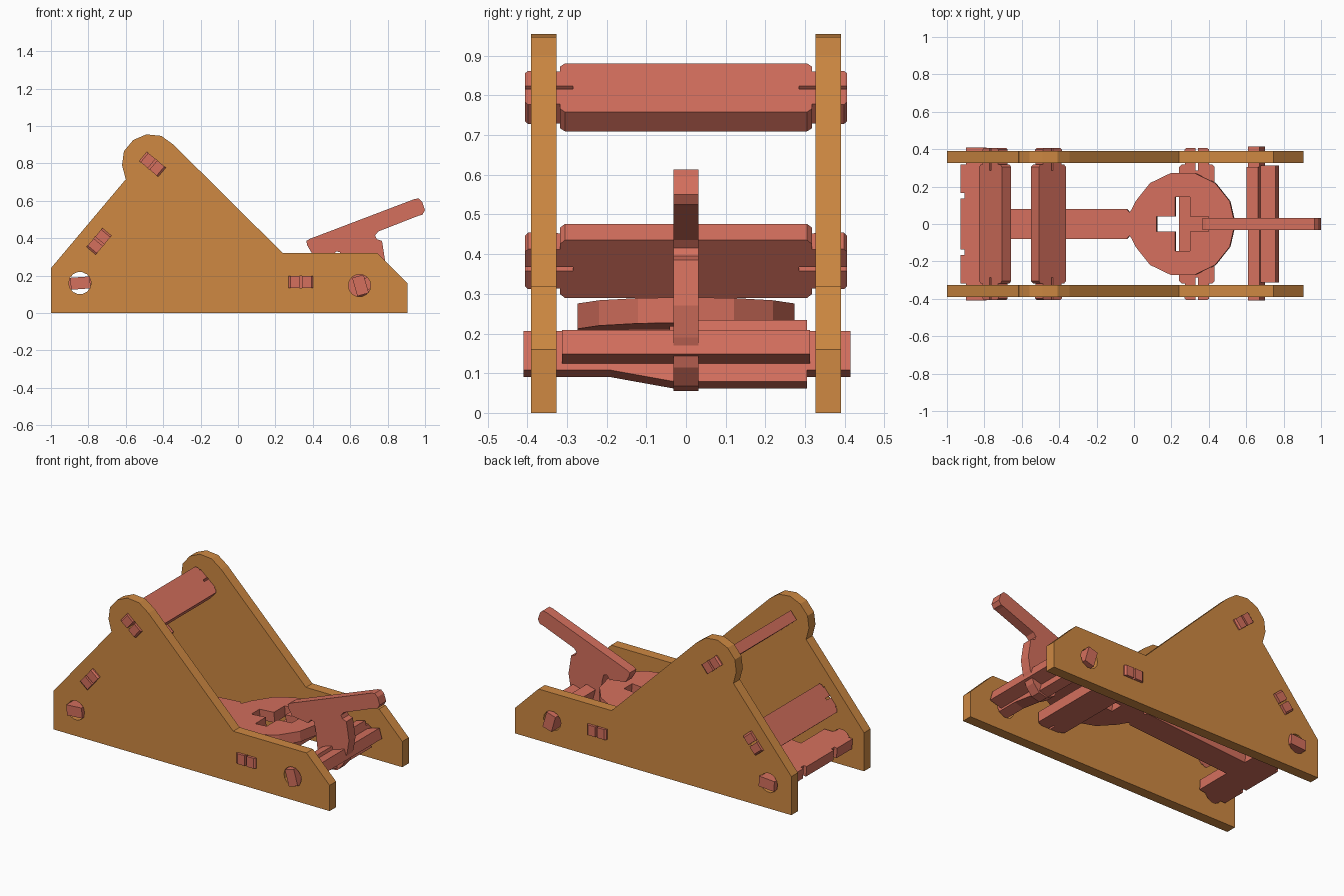
import bpy, bmesh
from math import sin, cos, pi, radians
from mathutils import Matrix, Vector

if "Cube" in bpy.data.objects:
    bpy.data.objects.remove(bpy.data.objects["Cube"])


def material(name, rgb):
    m = bpy.data.materials.new(name)
    m.diffuse_color = (*rgb, 1)
    m.use_nodes = True
    m.node_tree.nodes["Principled BSDF"].inputs["Base Color"].default_value = m.diffuse_color
    return m


WOOD = material("wood_orange", (0.62, 0.25, 0.055))
RED = material("coral_red", (0.66, 0.16, 0.11))
T = 0.064  # sheet thickness


def frame(origin, ux, uy):
    ux, uy = Vector(ux).normalized(), Vector(uy).normalized()
    m = Matrix((ux, uy, ux.cross(uy))).transposed().to_4x4()
    m.translation = origin
    return m


def plate(name, loops, matrix, mat, thick=T):
    """Flat sheet: first loop is the outline, the rest are holes."""
    cu = bpy.data.curves.new(name, 'CURVE')
    cu.dimensions, cu.fill_mode, cu.extrude = '2D', 'BOTH', thick / 2
    for pts in loops:
        s = cu.splines.new('POLY')
        s.points.add(len(pts) - 1)
        for p, (x, y) in zip(s.points, pts):
            p.co = (x, y, 0, 1)
        s.use_cyclic_u = True
    tmp = bpy.data.objects.new(name + "_outline", cu)
    bpy.context.scene.collection.objects.link(tmp)
    deps = bpy.context.evaluated_depsgraph_get()
    me = bpy.data.meshes.new_from_object(tmp.evaluated_get(deps))
    bpy.data.objects.remove(tmp)
    bm = bmesh.new()
    bm.from_mesh(me)
    bmesh.ops.remove_doubles(bm, verts=bm.verts, dist=1e-5)
    bm.transform(matrix)
    bmesh.ops.recalc_face_normals(bm, faces=bm.faces)
    for f in bm.faces:
        f.smooth = False
        f.material_index = 0
    bm.to_mesh(me)
    bm.free()
    me.materials.clear()
    me.materials.append(mat)
    ob = bpy.data.objects.new(name, me)
    bpy.context.scene.collection.objects.link(ob)
    return ob


def ring(cx, cy, r, n, start=0.0):
    return [(cx + r * cos(start + 2 * pi * i / n), cy + r * sin(start + 2 * pi * i / n)) for i in range(n)]


def slot(cx, cz, ang, w=0.132, t=T):
    c, s = cos(ang), sin(ang)
    return [(cx + u * c - v * s, cz + u * s + v * c)
            for u, v in ((-w/2, -t/2), (w/2, -t/2), (w/2, t/2), (-w/2, t/2))]


def mirror_x(pts):
    return pts + [(-x, y) for x, y in reversed(pts)]


# Cross boards: x, z, tilt
BOARDS = {"upper_crossbar": (-0.457, 0.795, radians(-40)),
          "rear_crossbar": (-0.743, 0.383, radians(50)),
          "arm_rest_crossbar": (0.336, 0.165, 0.0)}

# Side panels
panel = [(-1, 0), (0.905, 0), (0.905, 0.16), (0.745, 0.32), (0.24, 0.32), (-0.345, 0.9),
         (-0.41, 0.947), (-0.49, 0.955), (-0.56, 0.925), (-0.61, 0.865), (-0.62, 0.79),
         (-0.6, 0.715), (-1, 0.24)]
holes = [ring(-0.845, 0.16, 0.06, 14), ring(0.65, 0.147, 0.06, 14)]
holes += [slot(*b) for b in BOARDS.values()]
for side, y in (("front", -0.358), ("back", 0.358)):
    plate(side + "_side_panel", [panel] + holes, frame((0, y, 0), (1, 0, 0), (0, 0, 1)), WOOD)

# Crossbars with split tabs
half = [(0.305, -0.095), (0.318, -0.082), (0.318, -0.064), (0.398, -0.066), (0.406, -0.056),
        (0.406, -0.006), (0.285, -0.006)]
right = half + [(x, -y) for x, y in reversed(half)]
board = right + [(-x, -y) for x, y in right]
for name, (x, z, a) in BOARDS.items():
    plate(name, [board], frame((x, 0, z), (0, 1, 0), (cos(a), 0, sin(a))), RED)

# Throwing arm: pivot end, beam and bucket ring with a cross-shaped hole
PX = -0.845
disc = [(x - PX, y) for x, y in ring(0.265, 0, 0.28, 14)]
top = disc[0:7]
upper = top + [(0.835, 0.075), (0.825, 0.062), (0.81, 0.08), (0.11, 0.08), (0.11, 0.31),
               (0.055, 0.318), (0.055, 0.41), (-0.05, 0.41), (-0.05, 0.318), (-0.08, 0.318),
               (-0.08, 0.165), (-0.06, 0.165), (-0.06, 0.135), (-0.08, 0.135)]
arm = upper + [(x, -y) for x, y in reversed(upper[1:])]
cx, a, b, h, w = 0.265 - PX, 0.04, 0.145, 0.04, 0.14
cross = [(cx + u, v) for u, v in ((-w, -h), (-a, -h), (-a, -b), (a, -b), (a, -h), (w, -h),
                                  (w, h), (a, h), (a, b), (-a, b), (-a, h), (-w, h))]
t = radians(4.1)
plate("throwing_arm", [arm, cross], frame((PX, 0, 0.16), (cos(t), 0, sin(t)), (0, 1, 0)), RED)

# Trigger axle: upright board with tabs, plus the flat board beside it
t = radians(16)
ux, uz = Vector((cos(t), 0, sin(t))), Vector((-sin(t), 0, cos(t)))
axle_at = Vector((0.655, 0, 0.147))
axle = [(-0.41, -0.05), (-0.19, -0.05), (-0.03, -0.08), (0.305, -0.08), (0.305, -0.05),
        (0.415, -0.05), (0.415, 0.052), (0.305, 0.052), (0.305, 0.082), (0.03, 0.082),
        (-0.03, 0.052), (-0.41, 0.052)]
plate("trigger_axle", [axle], frame(axle_at, (0, 1, 0), uz), RED)
flat = [(-0.313, T / 2), (0.313, T / 2), (0.313, 0.115), (-0.313, 0.115)]
plate("trigger_axle_brace", [flat], frame(axle_at, (0, 1, 0), ux), RED)

# Trigger lever with hook and handle
lever = [(0.365, 0.385), (0.37, 0.362), (0.395, 0.32), (0.505, 0.305), (0.525, 0.33), (0.545, 0.325),
         (0.557, 0.28), (0.572, 0.15), (0.6, 0.085), (0.655, 0.055), (0.71, 0.068), (0.75, 0.115),
         (0.775, 0.19), (0.788, 0.27), (0.77, 0.385), (0.742, 0.395), (0.733, 0.415), (0.75, 0.436),
         (0.965, 0.52), (0.985, 0.525), (1.0, 0.55), (0.985, 0.595), (0.965, 0.613), (0.94, 0.608),
         (0.385, 0.397)]
plate("trigger_lever", [lever], frame((0, 0, 0), (1, 0, 0), (0, 0, 1)), RED)
